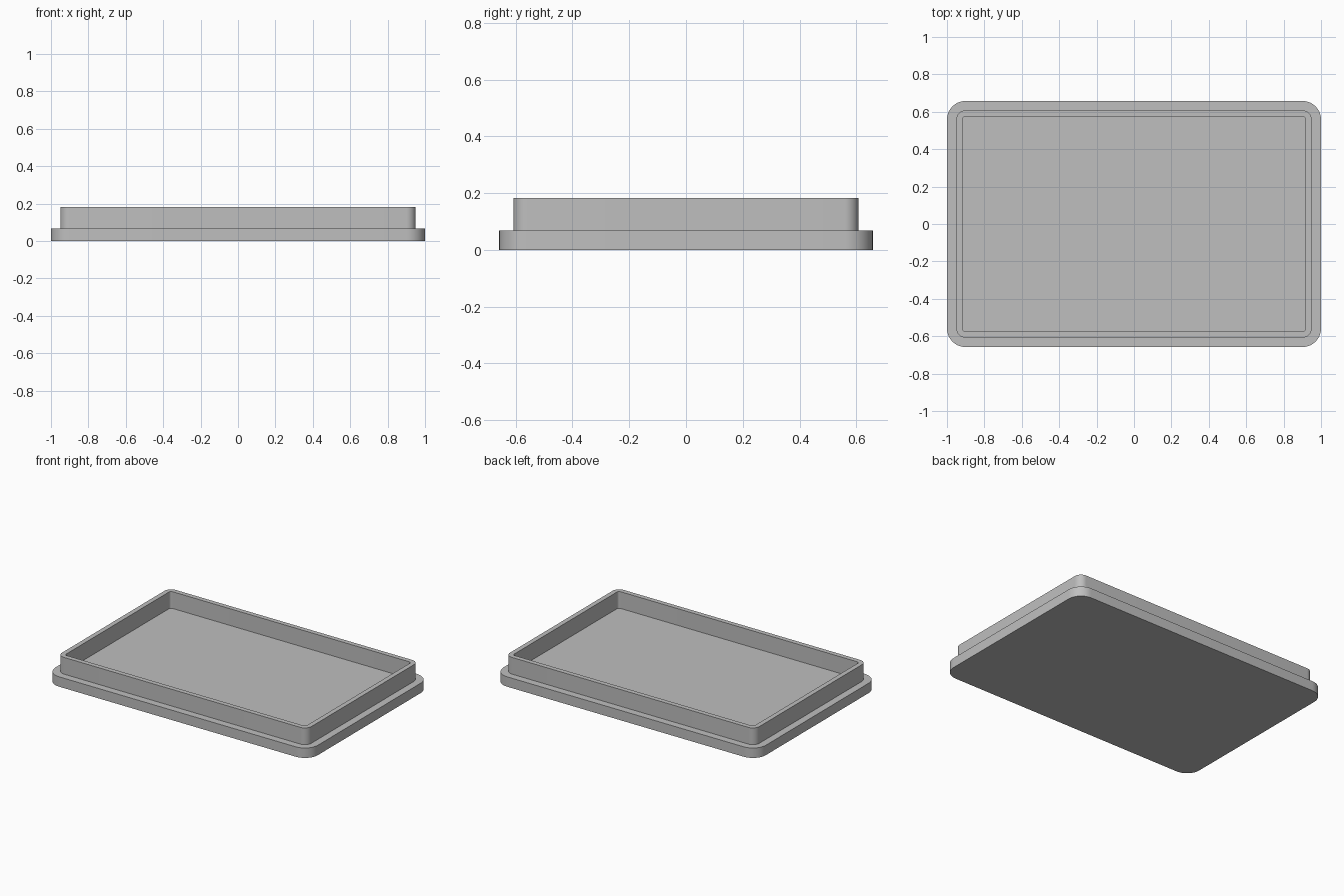
import bpy, bmesh
from math import sin, cos, pi

cube = bpy.data.objects.get("Cube")
if cube:
    bpy.data.objects.remove(cube, do_unlink=True)

grey = bpy.data.materials.new("plain grey")
grey.use_nodes = True
colour = (0.52, 0.52, 0.52, 1)
grey.diffuse_color = colour
grey.node_tree.nodes["Principled BSDF"].inputs["Base Color"].default_value = colour

HALF_X, HALF_Y, RADIUS = 1.0, 0.658, 0.1
BASE_TOP, RIM_TOP = 0.068, 0.183
WALL_OUT, WALL_IN = 0.05, 0.083
STEPS = 12


def ring(bm, inset, z):
    """Rounded rectangle, inset from the outer edge with concentric corners."""
    r = RADIUS - inset
    cx, cy = HALF_X - RADIUS, HALF_Y - RADIUS
    verts = []
    for quarter, (sx, sy) in enumerate([(1, 1), (-1, 1), (-1, -1), (1, -1)]):
        for i in range(STEPS + 1):
            a = (quarter + i / STEPS) * pi / 2
            verts.append(bm.verts.new((sx * cx + r * cos(a), sy * cy + r * sin(a), z)))
    return verts


# Lid: flange, raised wall and recessed floor swept as one stepped profile
bm = bmesh.new()
profile = [(0, 0), (0, BASE_TOP), (WALL_OUT, BASE_TOP),
           (WALL_OUT, RIM_TOP), (WALL_IN, RIM_TOP), (WALL_IN, BASE_TOP)]
rings = [ring(bm, inset, z) for inset, z in profile]
for low, high in zip(rings, rings[1:]):
    for i in range(len(low)):
        j = (i + 1) % len(low)
        bm.faces.new((low[i], low[j], high[j], high[i]))
bm.faces.new(rings[0][::-1])
bm.faces.new(rings[-1])
mesh = bpy.data.meshes.new("lid")
bm.to_mesh(mesh)
bm.free()
mesh.materials.append(grey)

lid = bpy.data.objects.new("lid", mesh)
bpy.context.collection.objects.link(lid)
bpy.context.view_layer.objects.active = lid
lid.select_set(True)
bpy.ops.object.shade_smooth_by_angle(angle=pi / 6)
